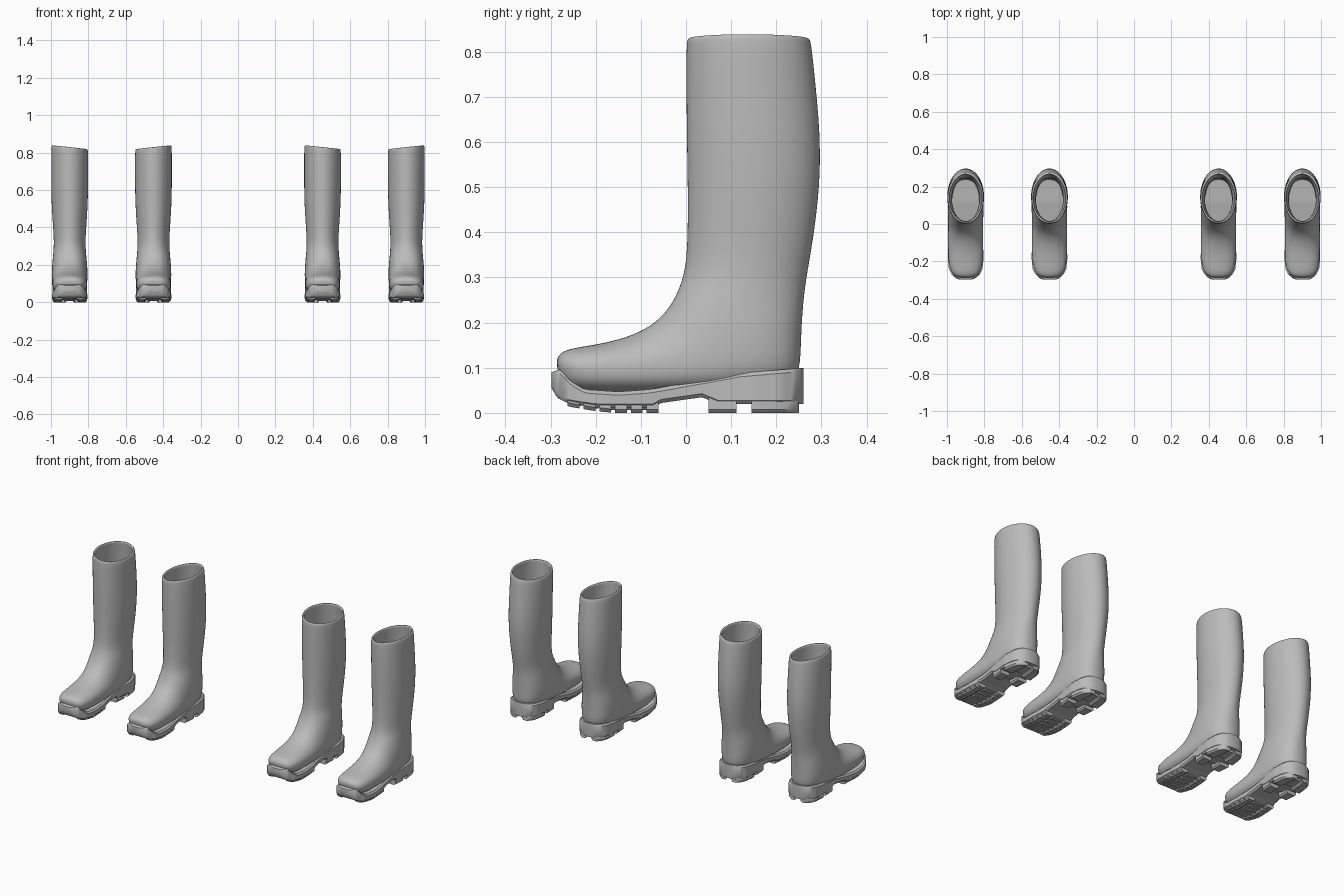
import bpy
import bmesh
import math
from mathutils import Vector

if "Cube" in bpy.data.objects:
    bpy.data.objects.remove(bpy.data.objects["Cube"])

rubber = bpy.data.materials.new("grey rubber")
rubber.use_nodes = True
COLOUR = (0.5, 0.5, 0.5, 1)
rubber.diffuse_color = COLOUR
rubber.node_tree.nodes["Principled BSDF"].inputs["Base Color"].default_value = COLOUR

# Upper sections: front y, front z, back y, back z, half width
SECTIONS = [
    (.002, .831, .275, .831, .096), (0, .815, .279, .815, .099),
    (0, .70, .291, .70, .099), (.001, .60, .299, .60, .099),
    (.003, .50, .297, .50, .096), (.003, .40, .285, .40, .089),
    (0, .34, .273, .33, .085), (-.007, .30, .263, .27, .086),
    (-.022, .26, .257, .20, .091), (-.045, .222, .255, .13, .096),
    (-.082, .19, .25, .06, .096), (-.132, .167, .13, .045, .093),
    (-.195, .152, -.06, .04, .095), (-.252, .144, -.18, .04, .091),
    (-.28, .134, -.24, .045, .076), (-.29, .112, -.275, .06, .045)]

# Sole profiles along y
WIDTH = [(-.298, .03), (-.29, .052), (-.27, .075), (-.24, .09), (-.18, .096),
         (-.1, .092), (-.02, .083), (.06, .085), (.15, .093), (.21, .085),
         (.24, .068), (.255, .045), (.26, .02)]
TOP = [(-.298, .09), (-.28, .097), (-.255, .07), (-.225, .052), (-.15, .047),
       (-.08, .052), (.05, .075), (.12, .088), (.26, .1)]
BOTTOM = [(-.298, .055), (-.285, .033), (-.26, .021), (-.2, .012), (-.07, .012),
          (-.055, .022), (.045, .036), (.06, .02), (.26, .02)]
GROUND = [(-.298, .05), (-.285, .028), (-.26, .014), (-.2, .004), (-.16, 0), (.26, 0)]


def sample(table, y):
    for (a, u), (b, v) in zip(table, table[1:]):
        if y <= b:
            return u + (v - u) * max(0, (y - a) / (b - a))
    return table[-1][1]


def loft(bm, rings, caps):
    """Bridge successive rings of points, closing the listed ring ends."""
    rows = [[bm.verts.new(p) for p in ring] for ring in rings]
    for a, b in zip(rows, rows[1:]):
        for i in range(len(a)):
            j = (i + 1) % len(a)
            bm.faces.new((a[i], a[j], b[j], b[i]))
    for end in caps:
        bm.faces.new(rows[end])


def finish(bm, name, x, side, angle):
    bmesh.ops.scale(bm, vec=(side, 1, 1), verts=bm.verts)
    bmesh.ops.recalc_face_normals(bm, faces=bm.faces)
    mesh = bpy.data.meshes.new(name)
    bm.to_mesh(mesh)
    bm.free()
    mesh.materials.append(rubber)
    obj = bpy.data.objects.new(name, mesh)
    bpy.context.collection.objects.link(obj)
    obj.location.x = x
    bpy.ops.object.select_all(action='DESELECT')
    obj.select_set(True)
    bpy.context.view_layer.objects.active = obj
    bpy.ops.object.shade_smooth_by_angle(angle=math.radians(angle))
    return obj


def power(v, e):
    return math.copysign(abs(v) ** e, v)


def upper(name, x, side):
    rings = []
    for k, (fy, fz, by, bz, w) in enumerate(SECTIONS):
        front, back = Vector((0, fy, fz)), Vector((0, by, bz))
        e = 1 if k < 8 else .84          # foot sections are squarer
        ring = []
        for i in range(28):
            a = math.tau * i / 28
            p = front.lerp(back, .5 - .5 * power(math.cos(a), e))
            p.x = w * power(math.sin(a), e)
            if k < 2:                    # rim slopes sideways
                p.z -= .1 * p.x
            ring.append(p)
        rings.append(ring)
    bm = bmesh.new()
    loft(bm, rings, [-1])
    obj = finish(bm, name, x, side, 180)
    wall = obj.modifiers.new("wall", 'SOLIDIFY')
    wall.thickness = .012
    wall.offset = -1
    smooth = obj.modifiers.new("smooth", 'SUBSURF')
    smooth.levels = smooth.render_levels = 2


def slab(bm, y0, y1, u0, u1, bottom, top, steps, skew=0):
    """Strip of sole between two y values and two fractions of the half width."""
    rings = []
    for k in range(steps + 1):
        y = y0 + (y1 - y0) * (.5 - .5 * math.cos(math.pi * k / steps))
        w, zb, zt = sample(WIDTH, y), bottom(y), top(y)
        a, b, t = u0 * w, u1 * w, .008
        c = min(.008, (b - a) * .2)
        outline = [(a + c, zb), (a, zb + t), (a, zt - t), (a + c, zt),
                   (b - c, zt), (b, zt - t), (b, zb + t), (b - c, zb)]
        rings.append([(px, y + skew * abs(px), pz) for px, pz in outline])
    loft(bm, rings, [0, -1])


def sole(name, x, side):
    bm = bmesh.new()
    slab(bm, -.298, .26, -1, 1, lambda y: sample(BOTTOM, y),
         lambda y: sample(TOP, y), 48)
    finish(bm, name, x, side, 35)


def tread(name, x, side):
    bm = bmesh.new()

    def ground(y):
        return sample(GROUND, y)

    def inside(y):
        return sample(BOTTOM, y) + .018

    # Heel blocks and raised centre pad
    for s in (-1, 1):
        for y0, y1 in ((.05, .112), (.145, .25)):
            a, b = sorted((s * .3, s * .98))
            slab(bm, y0, y1, a, b, ground, inside, 8)
        # Forefoot lugs along the edges
        for k in range(6):
            y0 = -.262 + k * .035
            a, b = sorted((s * .45, s * .97))
            slab(bm, y0, y0 + .026, a, b, ground, inside, 3)
    slab(bm, .16, .235, -.3, .3, lambda y: .008, inside, 4)
    # Chevron bars under the ball of the foot
    for k in range(5):
        y0 = -.25 + k * .038
        slab(bm, y0, y0 + .018, -.36, .36,
             lambda y: ground(y) + .006, inside, 2)
    finish(bm, name, x, side, 35)


# Two pairs of boots, left and right mirrored
for label, x, side in (("outer_right", -.9, 1), ("inner_right", -.452, -1),
                       ("inner_left", .452, 1), ("outer_left", .9, -1)):
    upper(label + "_boot_upper", x, side)
    sole(label + "_boot_sole", x, side)
    tread(label + "_boot_tread", x, side)
